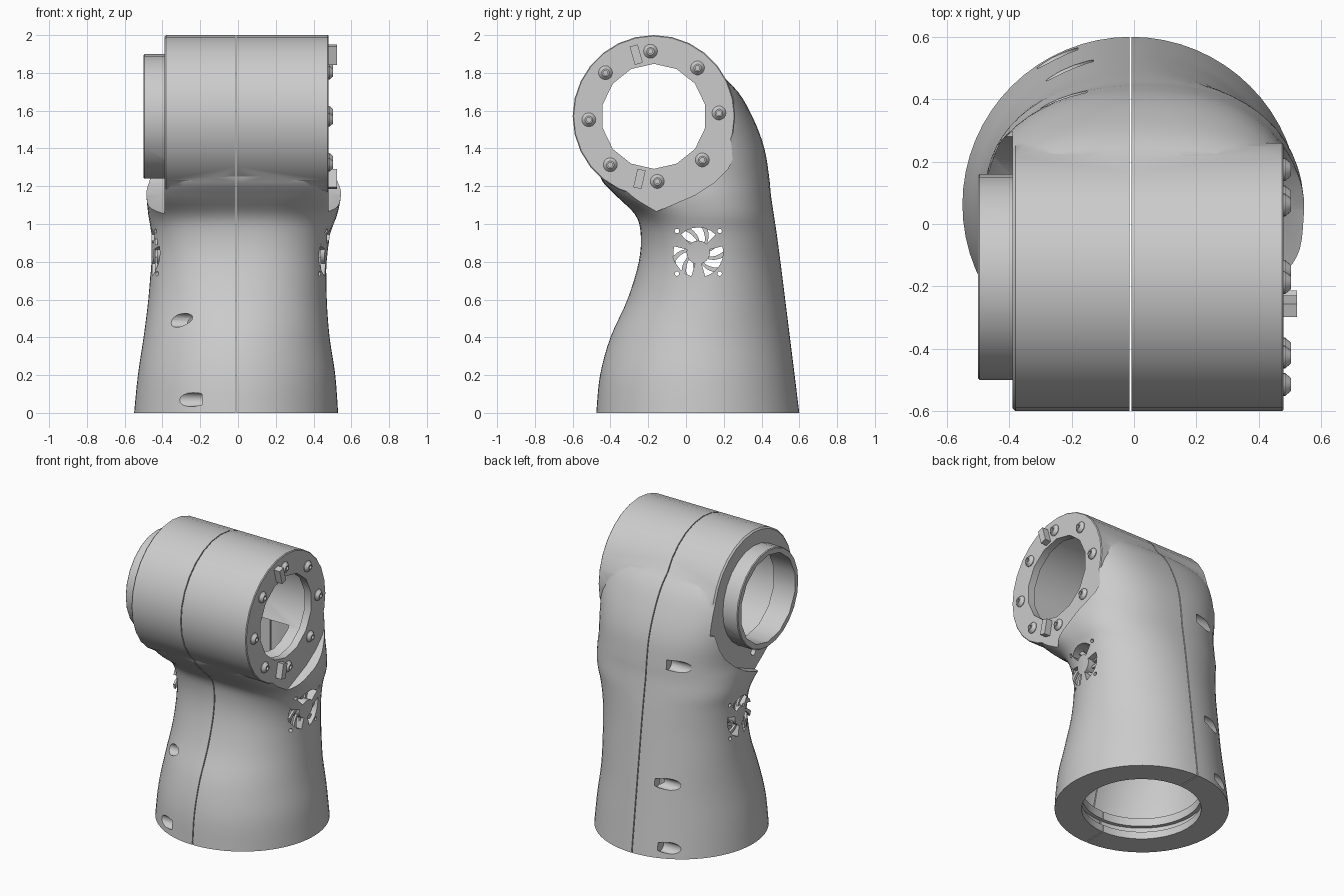
import bpy, bmesh
from math import pi, sin, cos, radians

if "Cube" in bpy.data.objects:
    bpy.data.objects.remove(bpy.data.objects["Cube"])

CY, CZ = -0.17, 1.57          # axis of the horizontal joint barrel


def make(name, rings):
    """Solid from a list of equally sized rings, capped at both ends."""
    bm = bmesh.new()
    vs = [[bm.verts.new(p) for p in ring] for ring in rings]
    n = len(vs[0])
    for a, b in zip(vs, vs[1:]):
        for i in range(n):
            j = (i + 1) % n
            bm.faces.new((a[i], a[j], b[j], b[i]))
    bm.faces.new(vs[0][::-1])
    bm.faces.new(vs[-1])
    bmesh.ops.recalc_face_normals(bm, faces=bm.faces)
    me = bpy.data.meshes.new(name)
    bm.to_mesh(me)
    bm.free()
    ob = bpy.data.objects.new(name, me)
    bpy.context.collection.objects.link(ob)
    return ob


def lathe(name, profile, a, b, axis='X', n=24, phase=0.0):
    """Revolve (height, radius) points; a, b locate the axis."""
    rings = []
    for h, r in profile:
        pts = [(a + r * cos(phase + 2 * pi * i / n), b + r * sin(phase + 2 * pi * i / n)) for i in range(n)]
        rings.append([(h, u, v) if axis == 'X' else (u, v, h) for u, v in pts])
    return make(name, rings)


def prism(name, yz, x0, x1):
    return make(name, [[(x, y, z) for y, z in yz] for x in (x0, x1)])


def boolean(ob, other, op='DIFFERENCE'):
    m = ob.modifiers.new("cut", 'BOOLEAN')
    m.operation, m.object, m.solver = op, other, 'EXACT'
    bpy.context.view_layer.objects.active = ob
    bpy.ops.object.modifier_apply(modifier=m.name)
    bpy.data.objects.remove(other)


def smooth(ob):
    bpy.ops.object.select_all(action='DESELECT')
    ob.select_set(True)
    bpy.context.view_layer.objects.active = ob
    bpy.ops.object.shade_smooth_by_angle(angle=radians(28))


# column sections: z, x left, x right, y front, y back, front squareness, back squareness
SECTIONS = [
    (0.00, -.55, .53, -.475, .60, 2, 2),
    (0.20, -.53, .515, -.455, .575, 2, 2),
    (0.40, -.50, .485, -.40, .55, 2, 2),
    (0.60, -.475, .47, -.31, .525, 2.1, 2),
    (0.80, -.46, .47, -.25, .50, 2.3, 2),
    (0.95, -.46, .49, -.24, .48, 2.6, 2.1),
    (1.05, -.475, .525, -.27, .465, 3, 2.2),
    (1.15, -.485, .545, -.37, .45, 4, 2.3),
    (1.25, -.49, .545, -.455, .44, 4, 2.4),
    (1.40, -.51, .545, -.45, .415, 4, 2.5),
    (1.55, -.53, .55, -.35, .36, 3, 2.5),
    (1.70, -.55, .56, -.30, .275, 3, 2.5),
    (1.82, -.55, .56, -.30, .15, 3, 2.5),
]


def column(name, zmin=0.0, zmax=1.82, inset=0.0, n=64, sub=4):
    """Catmull-Rom loft through the sections."""
    S = [SECTIONS[0]] + SECTIONS + [SECTIONS[-1]]
    rows = []
    for k in range(1, len(S) - 2):
        for i in range(sub):
            t = i / sub
            rows.append([.5 * (2 * q + (r - p) * t + (2 * p - 5 * q + 4 * r - s) * t * t
                               + (3 * q - p - 3 * r + s) * t ** 3)
                         for p, q, r, s in zip(*S[k - 1:k + 3])])
    rows.append(SECTIONS[-1])
    rings = []
    for z, xl, xr, yf, yb, nf, nb in rows:
        if not zmin - 1e-6 <= z <= zmax + 1e-6:
            continue
        cx, cy, rx, ry = (xl + xr) / 2, (yf + yb) / 2, (xr - xl) / 2 - inset, (yb - yf) / 2 - inset
        ring = []
        for i in range(n):
            c, s = cos(2 * pi * i / n), sin(2 * pi * i / n)
            e = 2 / (nb if s >= 0 else nf)
            ring.append((cx + rx * (1 if c > 0 else -1) * abs(c) ** e,
                         cy + ry * (1 if s > 0 else -1) * abs(s) ** e, z))
        rings.append(ring)
    return make(name, rings)


# housing: column trimmed to flat cheeks, joined with barrel and collar
housing = column("arm_housing")
CHEEK = [(-.8, 1.03), (-.22, 1.04), (-.1, 1.09), (.05, 1.155), (.15, 1.22), (.22, 1.29),
         (.26, 1.37), (.28, 1.46), (.8, 1.5), (.8, 2.3), (-.8, 2.3)]
boolean(housing, prism("right_trim", CHEEK, .48, 1))
boolean(housing, prism("left_trim", CHEEK, -1, -.39))
boolean(housing, lathe("barrel", [(-.39, .42), (-.38, .43), (.475, .43), (.48, .425)], CY, CZ, n=28), 'UNION')
boolean(housing, lathe("collar", [(-.5, .325), (-.495, .33), (-.3, .33)], CY, CZ), 'UNION')

# hollow inside: barrel bore, column cavity, throat, stepped base opening
boolean(housing, lathe("bore", [(-.6, .295), (-.34, .295), (-.34, .37), (.43, .37), (.43, .278), (.6, .278)],
                       CY, CZ, n=14, phase=pi / 14))
boolean(housing, column("cavity", .14, .99, .055))
boolean(housing, lathe("throat", [(.9, .27), (1.35, .27)], .03, .1, 'Z'))
boolean(housing, lathe("base_opening", [(-.1, .37), (.05, .37), (.05, .395), (.09, .395), (.09, .37), (.2, .37)],
                       -.01, .06, 'Z', 40))

# cooling vents on both sides: three arc slots and four corner holes
VY, VZ = .065, .85
for k in range(3):
    mid = radians(90 + 120 * k)
    arc = [mid + radians(a) for a in (-44, -30, -15, 0, 15, 30, 44)]
    pts = [(VY + .132 * cos(a), VZ + .132 * sin(a)) for a in arc]
    pts += [(VY + .062 * cos(a), VZ + .062 * sin(a)) for a in reversed(arc)]
    boolean(housing, prism("vent_slot", pts, -.8, .8))
for sy in (-1, 1):
    for sz in (-1, 1):
        boolean(housing, lathe("vent_hole", [(-.8, .012), (.8, .012)], VY + sy * .113, VZ + sz * .113, n=12))

# counterbores for the clamp screws on the left half: y, z, inner end x, radius
for y, z, x, r in [(-.415, .07, -.19, .037), (-.265, .49, -.22, .037), (.535, .07, -.18, .037),
                   (.495, .48, -.13, .037), (.405, 1.25, -.15, .037), (-.17, 1.18, -.36, .025)]:
    boolean(housing, lathe("counterbore", [(-.9, r), (x, r)], y, z, n=16))

# parting line between the two half shells
boolean(housing, prism("parting_cut", [(-1, -1), (1, -1), (1, 3), (-1, 3)], -.014, -.008))
smooth(housing)

# curved fan blades behind each vent
for side, x in (("right", .425), ("left", -.44)):
    for k in range(9):
        a0 = 2 * pi * k / 9
        steps = [(.05 + .022 * i, a0 + .13 * i) for i in range(5)]
        pts = [(VY + r * cos(a), VZ + r * sin(a)) for r, a in steps]
        pts += [(VY + r * cos(a + .24), VZ + r * sin(a + .24)) for r, a in reversed(steps)]
        prism(f"{side}_fan_blade", pts, x, x + .015)

# ring of screws on the right cheek
for k in range(8):
    a = radians(3 + 45 * k)
    s = lathe("flange_screw", [(.475, .037), (.484, .037), (.504, .02), (.504, .012), (.49, .012)],
              CY + .345 * cos(a), CZ + .345 * sin(a), n=18)
    smooth(s)

# two radial locating tabs
for deg in (106, 257):
    a = radians(deg)
    u, v = (cos(a), sin(a)), (-sin(a), cos(a))
    pts = [(CY + u[0] * r + v[0] * w, CZ + u[1] * r + v[1] * w)
           for r, w in ((.29, -.022), (.39, -.022), (.39, .022), (.29, .022))]
    prism("locating_tab", pts, .475, .523)

# centre the whole model on y
for ob in bpy.context.collection.objects:
    ob.data.update()
